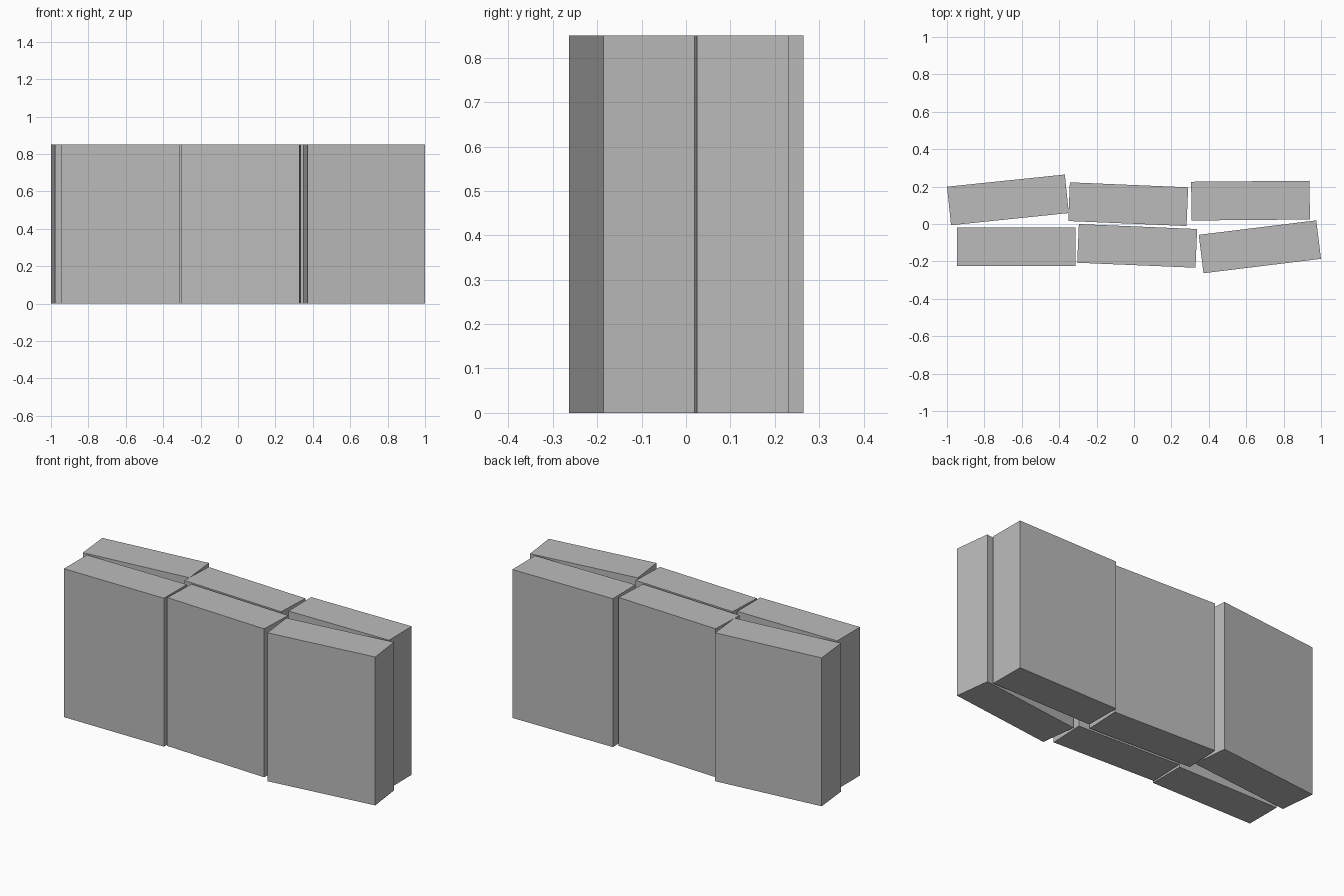
import bpy
import math

cube = bpy.data.objects.get("Cube")
if cube:
    bpy.data.objects.remove(cube, do_unlink=True)

LENGTH, DEPTH, HEIGHT = 0.633, 0.207, 0.85

# Plain grey shared by every block
grey = bpy.data.materials.new("plain_grey")
grey.use_nodes = True
colour = (0.5, 0.5, 0.5, 1)
grey.diffuse_color = colour
grey.node_tree.nodes["Principled BSDF"].inputs["Base Color"].default_value = colour


def block(name, x, y, turn):
    """Upright slab standing on the floor, turned about z by some degrees."""
    bpy.ops.mesh.primitive_cube_add(size=1, location=(x, y, HEIGHT / 2))
    ob = bpy.context.object
    ob.name = name
    ob.scale = (LENGTH, DEPTH, HEIGHT)
    ob.rotation_euler.z = math.radians(turn)
    ob.data.materials.append(grey)


# Two loose rows of three blocks
block("front_right_block", -0.629, -0.121, 0)
block("front_middle_block", 0.017, -0.117, -2.4)
block("front_left_block", 0.673, -0.122, 7)
block("back_right_block", -0.674, 0.129, 5.9)
block("back_middle_block", -0.031, 0.106, -2.4)
block("back_left_block", 0.623, 0.125, 0.5)
